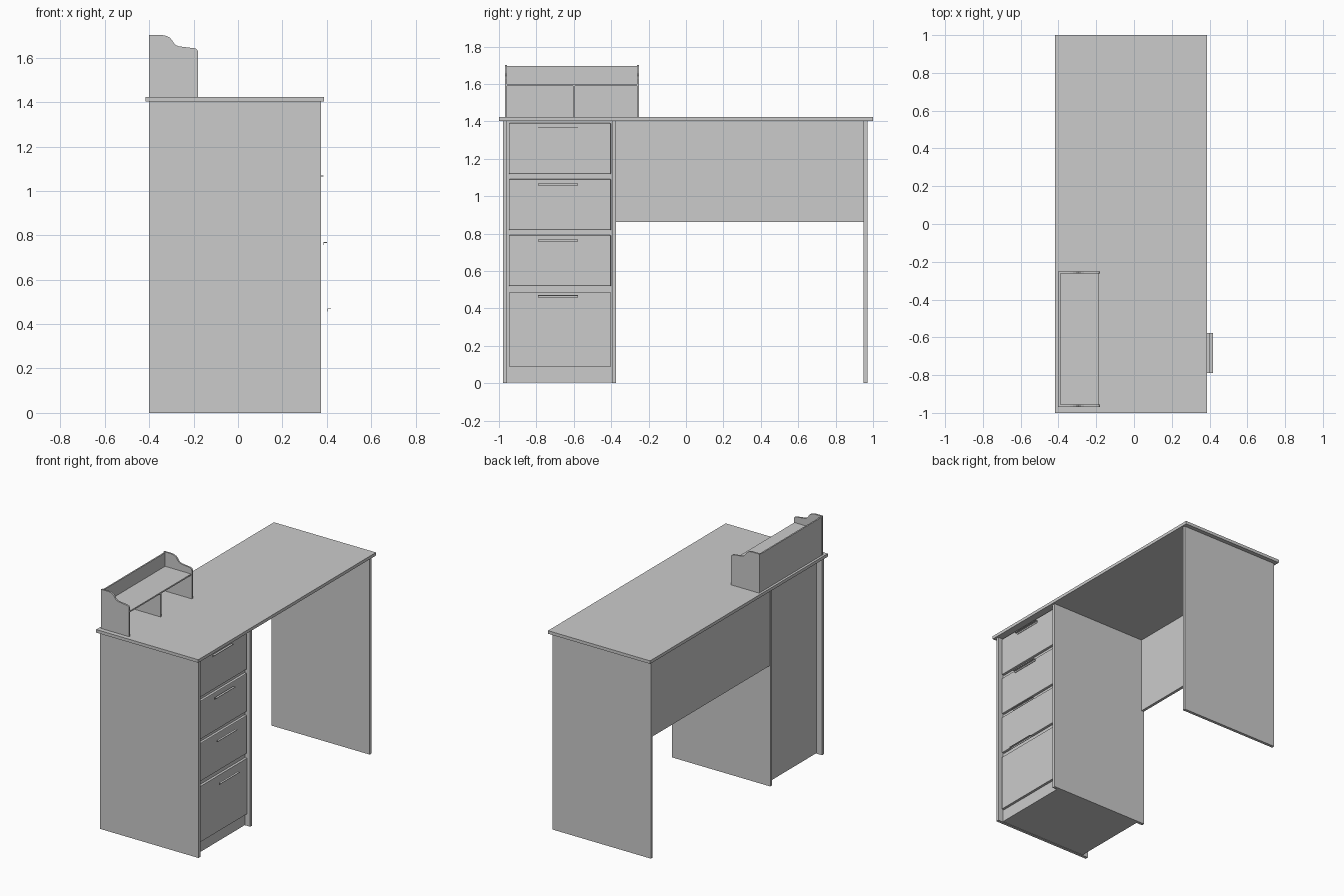
import bpy, bmesh

if "Cube" in bpy.data.objects:
    bpy.data.objects.remove(bpy.data.objects["Cube"])


def box(name, x, y, z, bevel=0.0):
    """Box from (min, max) ranges on each axis, with an optional edge bevel."""
    bm = bmesh.new()
    bmesh.ops.create_cube(bm, size=1)
    for v in bm.verts:
        for i, (lo, hi) in enumerate((x, y, z)):
            v.co[i] = lo + (v.co[i] + 0.5) * (hi - lo)
    me = bpy.data.meshes.new(name)
    bm.to_mesh(me)
    bm.free()
    ob = bpy.data.objects.new(name, me)
    bpy.context.collection.objects.link(ob)
    if bevel:
        mod = ob.modifiers.new("Bevel", 'BEVEL')
        mod.width = bevel
        mod.segments = 2
    return ob


def extrude_profile(name, pts, y0, y1):
    """Solid from an XZ outline extruded along Y."""
    bm = bmesh.new()
    face = bm.faces.new([bm.verts.new((px, y0, pz)) for px, pz in pts])
    ext = bmesh.ops.extrude_face_region(bm, geom=[face])
    new = [g for g in ext["geom"] if isinstance(g, bmesh.types.BMVert)]
    bmesh.ops.translate(bm, verts=new, vec=(0, y1 - y0, 0))
    bmesh.ops.recalc_face_normals(bm, faces=bm.faces)
    me = bpy.data.meshes.new(name)
    bm.to_mesh(me)
    bm.free()
    ob = bpy.data.objects.new(name, me)
    bpy.context.collection.objects.link(ob)
    return ob


# Desk top
box("desk_top", (-0.417, 0.387), (-1, 1), (1.402, 1.424))

# Full-height side panels
for name, y0 in (("outer_side_panel", -0.978), ("inner_side_panel", -0.396),
                 ("end_leg_panel", 0.949)):
    box(name, (-0.402, 0.373), (y0, y0 + 0.021), (0, 1.402))

# Modesty panel across the knee space
box("modesty_panel", (-0.400, -0.380), (-0.375, 0.949), (0.861, 1.402))

# Drawer cabinet body, recessed between its side panels
box("drawer_cabinet", (-0.357, 0.334), (-0.957, -0.396), (0.003, 1.402))

# Drawer fronts; each handle sits one step further out than the one above
drawers = ((1.118, 1.390), (0.818, 1.091), (0.519, 0.791), (0.088, 0.484))
for i, (z0, z1) in enumerate(drawers):
    box(f"drawer_front_{i + 1}", (0.330, 0.352), (-0.947, -0.401), (z0, z1),
        0.005 if i < 3 else 0)
    x, z = 0.352 + 0.0167 * i, 1.368 - 0.2993 * i
    t = 0.003
    extrude_profile(f"drawer_handle_{i + 1}",
                    [(x, z), (x + 0.016, z), (x + 0.016, z - t), (x + t, z - t),
                     (x + t, z - 0.013), (x, z - 0.013)], -0.790, -0.577)

# Shaped side panels of the desktop organiser
side = [(-0.402, 1.424), (-0.402, 1.702), (-0.340, 1.702), (-0.322, 1.698),
        (-0.307, 1.690), (-0.297, 1.679), (-0.290, 1.667), (-0.280, 1.657),
        (-0.265, 1.651), (-0.200, 1.643), (-0.188, 1.640), (-0.182, 1.634),
        (-0.180, 1.626), (-0.180, 1.424)]
for name, y0 in (("organiser_side_left", -0.968), ("organiser_side_right", -0.263)):
    extrude_profile(name, side, y0, y0 + 0.012)

# Organiser back, shelf and divider
box("organiser_back", (-0.400, -0.390), (-0.956, -0.263), (1.424, 1.696))
box("organiser_shelf", (-0.390, -0.185), (-0.956, -0.263), (1.590, 1.600))
box("organiser_divider", (-0.390, -0.187), (-0.605, -0.594), (1.424, 1.590))
